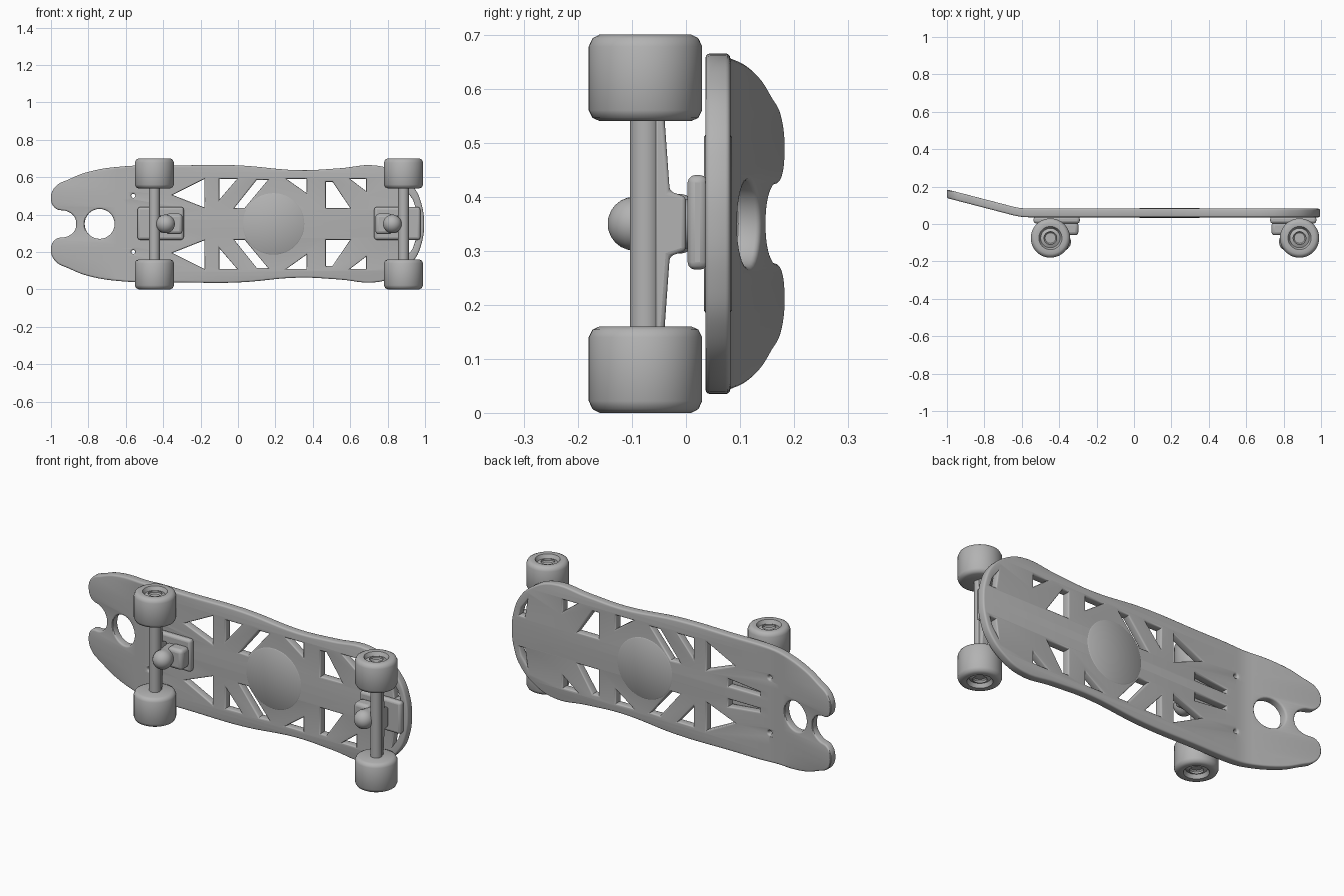
import bpy, bmesh, math
from mathutils import Vector, Matrix

if "Cube" in bpy.data.objects:
    bpy.data.objects.remove(bpy.data.objects["Cube"])

MID = 0.35                     # height of the board's long axis
grey = bpy.data.materials.new("plain grey")
grey.diffuse_color = (0.45, 0.45, 0.45, 1)
grey.use_nodes = True
grey.node_tree.nodes["Principled BSDF"].inputs["Base Color"].default_value = grey.diffuse_color


def finish(name, bm, angle=40, bevel=0):
    bmesh.ops.recalc_face_normals(bm, faces=bm.faces)
    me = bpy.data.meshes.new(name)
    bm.to_mesh(me)
    bm.free()
    me.materials.append(grey)
    ob = bpy.data.objects.new(name, me)
    bpy.context.collection.objects.link(ob)
    if bevel:
        m = ob.modifiers.new("round", 'BEVEL')
        m.width, m.segments = bevel, 3
    bpy.ops.object.select_all(action='DESELECT')
    ob.select_set(True)
    bpy.context.view_layer.objects.active = ob
    bpy.ops.object.shade_smooth_by_angle(angle=math.radians(angle))
    return ob


def lathe(name, profile, origin, axis=(0, 0, 1), steps=40):
    """Spin (radius, height) points about an axis through origin."""
    bm = bmesh.new()
    vs = [bm.verts.new((r, 0, h)) for r, h in profile]
    es = [bm.edges.new(p) for p in zip(vs, vs[1:])]
    bmesh.ops.spin(bm, geom=vs + es, cent=(0, 0, 0), axis=(0, 0, 1),
                   angle=math.tau, steps=steps)
    bmesh.ops.remove_doubles(bm, verts=bm.verts, dist=1e-5)
    rot = Vector((0, 0, 1)).rotation_difference(Vector(axis)).to_matrix().to_4x4()
    bm.transform(Matrix.Translation(origin) @ rot)
    return finish(name, bm)


def box(name, x, y, z, bevel):
    bm = bmesh.new()
    bmesh.ops.create_cube(bm, size=1)
    for v in bm.verts:
        for i, (a, b) in enumerate((x, y, z)):
            v.co[i] = a if v.co[i] < 0 else b
    return finish(name, bm, 40, bevel)


# --- deck: outline with cut-outs, (x, distance from the long axis)
half = [(0.98, .11), (0.944, .19), (0.86, .268), (0.746, .311), (0.54, .297),
        (0.33, .287), (0, .313), (-0.3, .313), (-0.607, .308), (-0.805, .277),
        (-0.90, .24), (-0.98, .195), (-1, .13), (-0.976, .083), (-0.91, .066),
        (-0.875, .038)]
outline = [(0.995, 0)] + half + [(-0.865, 0)] + [(x, -h) for x, h in reversed(half)]
cutouts = [
    [(-.18, .24), (-.18, .088), (-.35, .155)],               # rear triangle
    [(-.10, .24), (-.005, .24), (-.10, .13)],                # corner by the disc
    [(.10, .235), (.16, .235), (.035, .085), (-.02, .085)],  # slanted slot
    [(.26, .24), (.366, .24), (.366, .165)],                 # corner past the disc
    [(.47, .085), (.47, .225), (.505, .225), (.60, .085)],   # front wedge
    [(.60, .24), (.685, .24), (.685, .175)],                 # front corner
    [(.90, .18), (.935, .13), (.95, .085), (.915, .085)],    # nose slot
    [(-.50, .035), (-.50, .055), (-.31, .075), (-.31, .035)],  # slit over truck
]


def ring(cx, cy, r, n):
    return [(cx + r * math.cos(math.tau * i / n), cy + r * math.sin(math.tau * i / n))
            for i in range(n)]


cu = bpy.data.curves.new("deck_curve", 'CURVE')
cu.dimensions, cu.fill_mode = '2D', 'BOTH'
cu.extrude, cu.bevel_depth, cu.bevel_resolution = 0.014, 0.009, 2
cu.offset = -0.009
sp = cu.splines.new('BEZIER')
sp.bezier_points.add(len(outline) - 1)
for p, (x, h) in zip(sp.bezier_points, outline):
    p.co = (x, h, 0)
    p.handle_left_type = p.handle_right_type = 'AUTO'
sp.use_cyclic_u, sp.resolution_u = True, 6
holes = [ring(-.74, 0, .08, 32)]
for s in (1, -1):
    holes += [[(x, s * h) for x, h in c] for c in cutouts]
    holes.append(ring(-.56, s * .15, .011, 10))
for pts in holes:
    h = cu.splines.new('POLY')
    h.points.add(len(pts) - 1)
    for p, (x, y) in zip(h.points, pts):
        p.co = (x, y, 0, 1)
    h.use_cyclic_u = True
tmp = bpy.data.objects.new("deck_curve", cu)
bpy.context.collection.objects.link(tmp)
dg = bpy.context.evaluated_depsgraph_get()
bm = bmesh.new()
bm.from_mesh(bpy.data.meshes.new_from_object(tmp.evaluated_get(dg)))
bpy.data.objects.remove(tmp)
bmesh.ops.remove_doubles(bm, verts=bm.verts, dist=1e-5)
for bend in (-0.56, -0.59, -0.62, -0.65):
    bmesh.ops.bisect_plane(bm, geom=bm.verts[:] + bm.edges[:] + bm.faces[:],
                           plane_co=(bend, 0, 0), plane_no=(1, 0, 0))
for v in bm.verts:                       # stand on edge and bend the tail
    x, h, d = v.co
    t = max(0, -0.56 - x)
    lift = 0.26 * (t * t / 0.18 if t < 0.09 else t - 0.045)
    v.co = (x, 0.059 + d + lift, MID + h)
finish("deck", bm, 35)

# raised disc in the middle of the deck, on both faces
lathe("deck_medallion", [(0, -.026), (.16, -.026), (.166, -.022), (.166, .022),
                         (.16, .026), (0, .026)], (.19, .059, MID), (0, 1, 0), 48)

# --- trucks and wheels; s points towards the middle of the board
AY = -0.075
wheel = [(0, .05), (.028, .05), (.034, .056), (.034, .066), (.052, .058), (.062, .078),
         (.085, .08), (.098, .073), (.105, .058), (.105, -.06), (.098, -.074),
         (.085, -.08), (0, -.08)]
for end, ax, s in (("tail", -.447, 1), ("nose", .885, -1)):
    for side, d in (("upper", 1), ("lower", -1)):
        lathe(f"{end}_{side}_wheel", wheel, (ax, AY, MID + d * .27), (0, 0, d), 48)
    lathe(f"{end}_axle", [(0, -.2), (.029, -.2), (.029, .2), (0, .2)], (ax, AY, MID), steps=24)

    # tapered hanger web behind the axle
    bm = bmesh.new()
    web = [(.20, -.06), (.20, -.040), (.06, -.030), (.05, 0),
           (-.05, 0), (-.06, -.030), (-.20, -.040), (-.20, -.06)]
    face = bm.faces.new([bm.verts.new((ax - .022, y, MID + z)) for z, y in web])
    ext = bmesh.ops.extrude_face_region(bm, geom=[face])
    bmesh.ops.translate(bm, vec=(.044, 0, 0),
                        verts=[g for g in ext['geom'] if isinstance(g, bmesh.types.BMVert)])
    finish(f"{end}_hanger", bm, 40, .008)

    # slanted kingpin with a domed end
    dome = [(.05 * math.cos(a), .05 * math.sin(a))
            for a in (math.radians(15 * i) for i in range(-1, 7))]
    lathe(f"{end}_kingpin", [(0, -.12), (.046, -.12), (.046, -.03)] + dome,
          (ax + s * .06, AY - .02, MID), (s * .15, -1, 0), 32)
    xs = sorted((ax + s * .06, ax + s * .15))
    box(f"{end}_pivot_block", xs, (-.06, .01), (MID - .055, MID + .055), .018)
    xs = sorted((ax - s * .09, ax + s * .157))
    box(f"{end}_baseplate", xs, (.003, .04), (MID - .085, MID + .09), .014)
